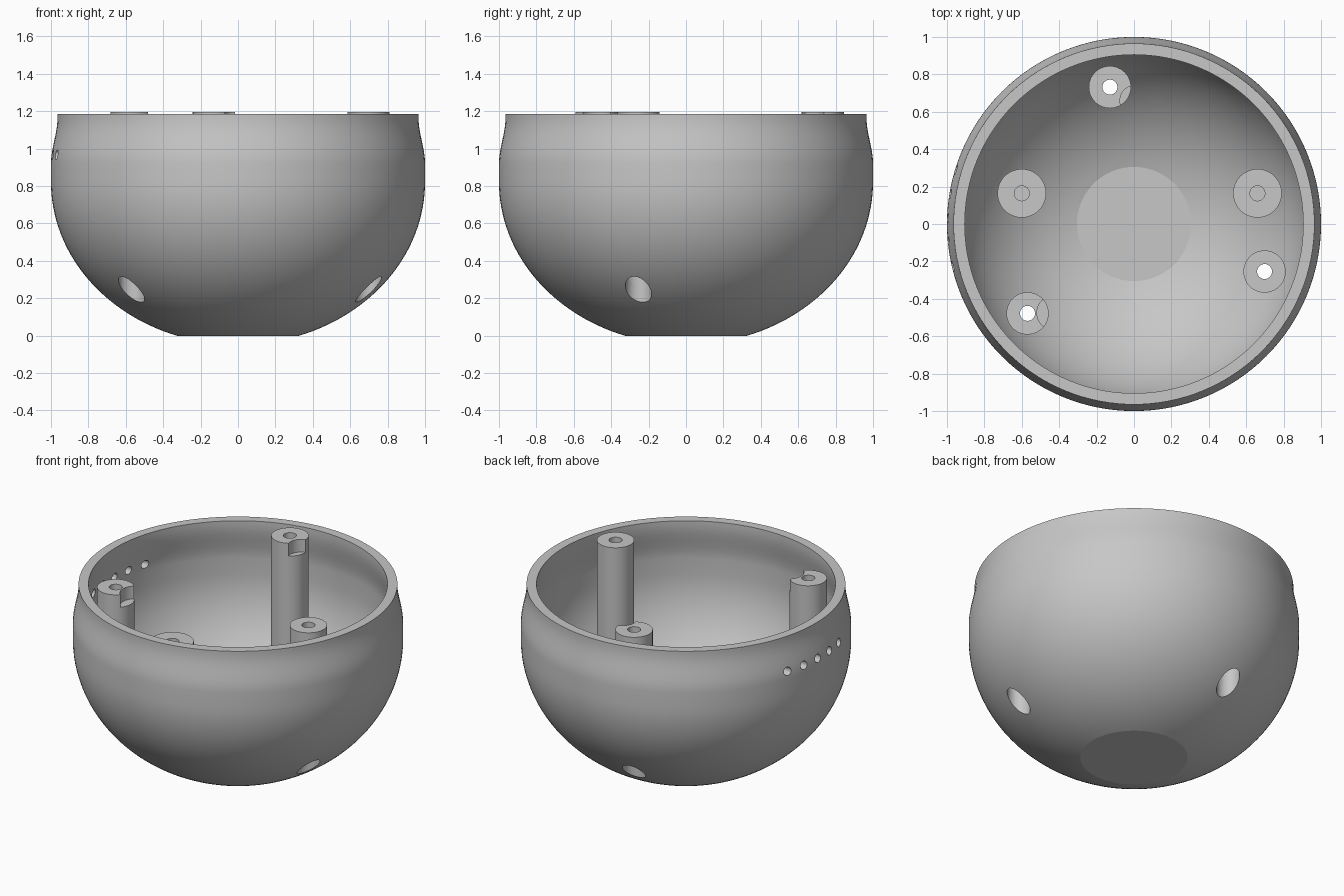
import bpy, bmesh
from math import sin, cos, pi, radians, acos
from mathutils import Matrix, Vector

cube = bpy.data.objects.get("Cube")
if cube:
    bpy.data.objects.remove(cube)

grey = bpy.data.materials.new("light grey plastic")
grey.use_nodes = True
grey.diffuse_color = (0.57, 0.57, 0.57, 1)
grey.node_tree.nodes["Principled BSDF"].inputs["Base Color"].default_value = grey.diffuse_color

CENTRE_Z, RIM_Z = 0.822, 1.185


def make_object(name, bm):
    bmesh.ops.recalc_face_normals(bm, faces=bm.faces)
    mesh = bpy.data.meshes.new(name)
    bm.to_mesh(mesh)
    bm.free()
    mesh.materials.append(grey)
    obj = bpy.data.objects.new(name, mesh)
    bpy.context.collection.objects.link(obj)
    return obj


def lathe(name, profile, steps=128):
    bm = bmesh.new()
    verts = [bm.verts.new((r, 0, z)) for r, z in profile]
    edges = [bm.edges.new(pair) for pair in zip(verts, verts[1:])]
    bmesh.ops.spin(bm, geom=verts + edges, cent=(0, 0, 0), axis=(0, 0, 1),
                   angle=2 * pi, steps=steps)
    bmesh.ops.remove_doubles(bm, verts=bm.verts, dist=1e-5)
    return make_object(name, bm)


def cylinder(name, start, end, radius, segments=48):
    start, end = Vector(start), Vector(end)
    axis = end - start
    turn = axis.to_track_quat("Z", "Y").to_matrix().to_4x4()
    bm = bmesh.new()
    bmesh.ops.create_cone(bm, cap_ends=True, segments=segments, radius1=radius,
                          radius2=radius, depth=axis.length,
                          matrix=Matrix.Translation((start + end) / 2) @ turn)
    return make_object(name, bm)


def upright(name, x, y, z0, z1, radius):
    return cylinder(name, (x, y, z0), (x, y, z1), radius)


def boolean(target, tool, operation="DIFFERENCE"):
    mod = target.modifiers.new("cut", "BOOLEAN")
    mod.operation, mod.solver, mod.object = operation, "EXACT", tool
    bpy.context.view_layer.objects.active = target
    bpy.ops.object.modifier_apply(modifier=mod.name)


def wall(radius, depth, flat_radius, steps=32):
    """Elliptical belly from the flat base, then a slightly drawn-in lip."""
    start = acos(flat_radius / radius)
    pts = []
    for i in range(steps + 1):
        a = start * (1 - i / steps)
        pts.append((radius * cos(a), CENTRE_Z - depth * sin(a)))
    z0, z1, inset = 0.92, 1.165, 0.035
    for i in range(11):
        t = i / 10
        pts.append((radius - inset * t * t * (3 - 2 * t), z0 + (z1 - z0) * t))
    return pts + [(radius - inset, RIM_Z)]


# Hollow bowl
outer = wall(1.0, 0.87, 0.325)
inner = wall(0.94, 0.81, 0.305)
bowl = lathe("bowl", [(0, outer[0][1])] + outer + inner[::-1] + [(0, inner[0][1])])

# Solid used to trim the post feet inside the wall
mid = wall(0.97, 0.84, 0.315)
core = lathe("trim_core", [(0, mid[0][1])] + mid + [(mid[-1][0], 1.4), (0, 1.4)])
helpers = [core]
parts = [bowl]

# Three tall screw posts with through holes and wide recesses from below
for name, degrees in (("back_post", 100), ("left_post", -20), ("right_post", 220)):
    x, y = 0.743 * cos(radians(degrees)), 0.743 * sin(radians(degrees))
    post = upright(name, x, y, 0, 1.195, 0.113)
    boolean(post, core, "INTERSECT")
    hole = upright("screw_hole", x, y, -0.2, 1.4, 0.04)
    recess = upright("screw_recess", x, y, -0.2, 0.95, 0.07)
    for cutter in (hole, recess):
        boolean(bowl, cutter)
        boolean(post, cutter)
    helpers += [hole, recess]
    parts.append(post)

# Round notches in the tops of two posts
for post, x, y, r in ((parts[1], 0.005, 0.66, 0.08), (parts[3], -0.425, -0.475, 0.094)):
    notch = upright("notch", x, y, 1.11, 1.4, r)
    boolean(post, notch)
    helpers.append(notch)

# Two short standoffs with blind holes
for name, x in (("left_standoff", 0.66), ("right_standoff", -0.6)):
    standoff = upright(name, x, 0.164, 0, 0.58, 0.13)
    boolean(standoff, core, "INTERSECT")
    hole = upright("blind_hole", x, 0.164, 0.36, 0.8, 0.04)
    boolean(standoff, hole)
    helpers.append(hole)
    parts.append(standoff)

# Row of five small vents drilled straight through one side
for i in range(5):
    y = 0.29 - 0.129 * i
    vent = cylinder("vent", (-0.8, y, 0.967), (-1.1, y, 0.967), 0.027, 24)
    boolean(bowl, vent)
    helpers.append(vent)

for helper in helpers:
    bpy.data.objects.remove(helper)

# Smooth shading with crisp rims
for part in parts:
    bpy.ops.object.select_all(action="DESELECT")
    part.select_set(True)
    bpy.context.view_layer.objects.active = part
    bpy.ops.object.shade_smooth_by_angle(angle=radians(15))
